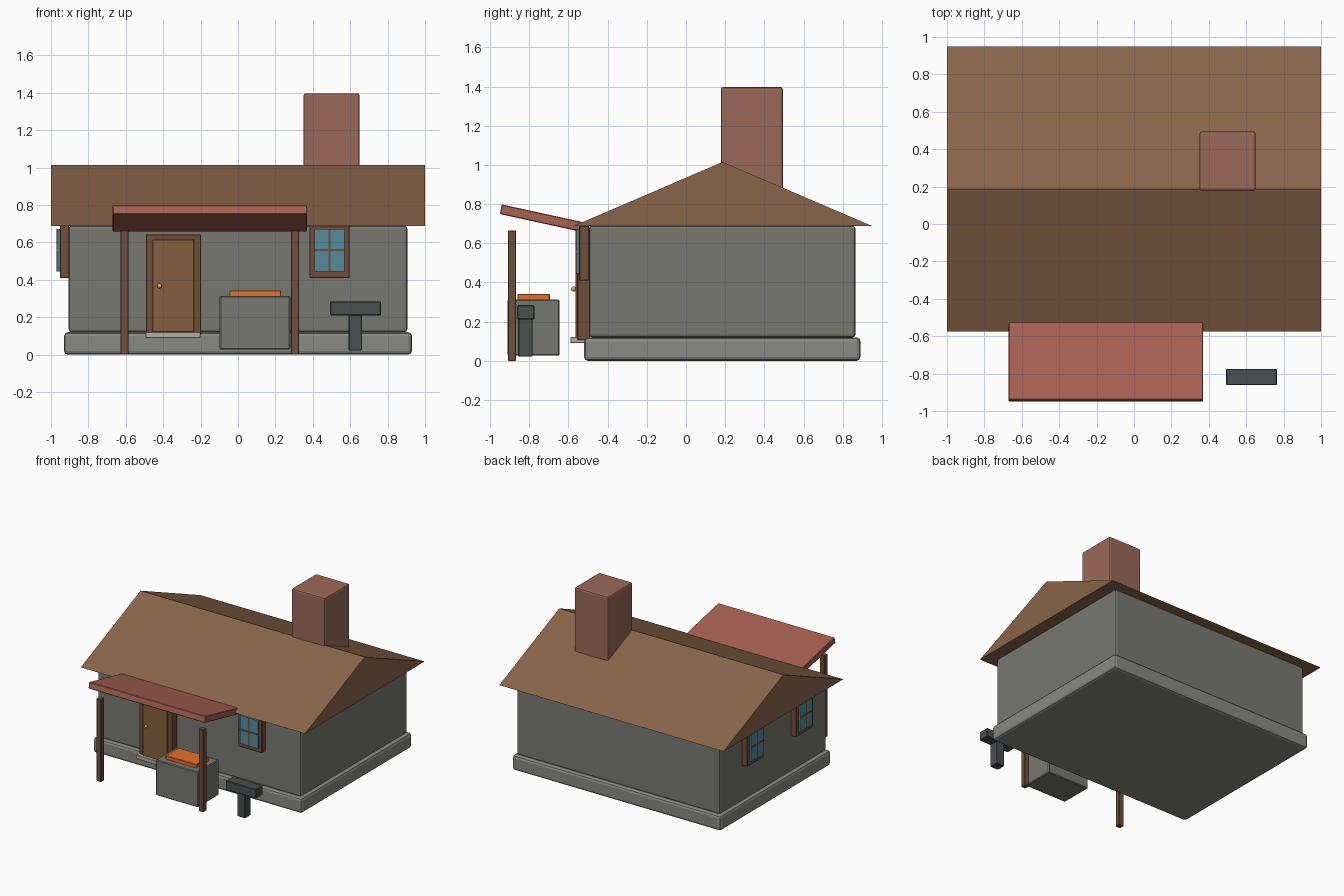
import bpy, bmesh
from mathutils import Matrix

if "Cube" in bpy.data.objects:
    bpy.data.objects.remove(bpy.data.objects["Cube"])

COLORS = {
    "wall": (0.19, 0.19, 0.17), "plinth": (0.25, 0.25, 0.23), "roof": (0.25, 0.13, 0.068),
    "brick": (0.33, 0.14, 0.10), "canopy": (0.39, 0.12, 0.085), "timber": (0.16, 0.077, 0.038),
    "door": (0.24, 0.115, 0.05), "glass": (0.09, 0.26, 0.33), "coal": (0.78, 0.16, 0.025),
    "iron": (0.07, 0.08, 0.08), "slab": (0.45, 0.44, 0.38), "brass": (0.75, 0.45, 0.12),
}


def material(key):
    mat = bpy.data.materials.get(key)
    if mat is None:
        mat = bpy.data.materials.new(key)
        mat.diffuse_color = (*COLORS[key], 1)
        mat.use_nodes = True
        mat.node_tree.nodes["Principled BSDF"].inputs["Base Color"].default_value = mat.diffuse_color
    return mat


def finish(name, bm, key):
    bmesh.ops.recalc_face_normals(bm, faces=bm.faces)
    mesh = bpy.data.meshes.new(name)
    bm.to_mesh(mesh)
    bm.free()
    mesh.materials.append(material(key))
    ob = bpy.data.objects.new(name, mesh)
    bpy.context.collection.objects.link(ob)
    return ob


def box(name, x, y, z, key, bevel=0.003, segments=1):
    """Box from (min, max) ranges on each axis, with softened edges."""
    size = [r[1] - r[0] for r in (x, y, z)]
    bm = bmesh.new()
    bmesh.ops.create_cube(bm, size=1, matrix=Matrix.Diagonal((*size, 1)))
    ob = finish(name, bm, key)
    ob.location = [(r[0] + r[1]) / 2 for r in (x, y, z)]
    if bevel:
        mod = ob.modifiers.new("bevel", "BEVEL")
        mod.width = bevel
        mod.segments = segments
    return ob


# House body
box("stone_plinth", (-0.93, 0.93), (-0.52, 0.89), (0, 0.12), "plinth", 0.02, 2)
box("walls", (-0.905, 0.905), (-0.495, 0.865), (0.12, 0.69), "wall", 0.015, 2)

# Gable roof: solid triangular prism
bm = bmesh.new()
tri = [bm.verts.new((-1, y, z)) for y, z in ((-0.575, 0.688), (0.95, 0.688), (0.187, 1.015))]
face = bm.faces.new(tri)
new = bmesh.ops.extrude_face_region(bm, geom=[face])["geom"]
bmesh.ops.translate(bm, vec=(2, 0, 0), verts=[v for v in new if isinstance(v, bmesh.types.BMVert)])
finish("gable_roof", bm, "roof")

box("chimney", (0.35, 0.65), (0.178, 0.495), (0.8, 1.397), "brick", 0.012, 2)

# Porch canopy and posts
canopy = box("porch_canopy", (-0.67, 0.37), (-0.95, -0.52), (0.703, 0.753), "canopy", 0.004)
canopy.rotation_euler.x = -0.215
for side, x in (("left", -0.607), ("right", 0.305)):
    box(f"porch_post_{side}", (x - 0.021, x + 0.021), (-0.908, -0.867), (0, 0.665), "timber")

# Door
box("door_frame", (-0.493, -0.198), (-0.555, -0.49), (0.105, 0.642), "timber")
box("door_panel", (-0.457, -0.236), (-0.565, -0.5), (0.12, 0.615), "door")
box("door_step", (-0.495, -0.2), (-0.59, -0.5), (0.09, 0.122), "slab")
bm = bmesh.new()
bmesh.ops.create_uvsphere(bm, u_segments=10, v_segments=6, radius=0.013)
knob = finish("door_knob", bm, "brass")
knob.location = (-0.42, -0.574, 0.367)
knob.data.shade_smooth()


# Windows: modelled facing -y about the origin, then placed on a wall
def window(name, matrix):
    parts = [
        box(name + "_frame", (-0.107, 0.107), (-0.045, 0.005), (0.41, 0.69), "timber"),
        box(name + "_glass", (-0.08, 0.08), (-0.06, -0.03), (0.445, 0.672), "glass", 0),
        box(name + "_upright_bar", (-0.006, 0.006), (-0.063, -0.03), (0.445, 0.672), "timber", 0),
        box(name + "_cross_bar", (-0.08, 0.08), (-0.063, -0.03), (0.553, 0.564), "timber", 0),
    ]
    for ob in parts:
        ob.matrix_world = matrix @ Matrix.Translation(ob.location)


window("front_window", Matrix.Translation((0.489, -0.5, 0)))
for label, y in (("front", -0.15), ("back", 0.475)):
    window(f"side_window_{label}",
           Matrix.Translation((-0.908, y, 0)) @ Matrix.Rotation(-1.5707963, 4, "Z"))

# Forge with glowing coals
box("forge_block", (-0.098, 0.28), (-0.91, -0.645), (0.027, 0.313), "wall", 0.006)
box("forge_coals", (-0.045, 0.23), (-0.86, -0.695), (0.3, 0.342), "coal")

# Anvil
box("anvil_top", (0.492, 0.765), (-0.862, -0.774), (0.21, 0.284), "iron", 0.005)
box("anvil_stand", (0.592, 0.664), (-0.857, -0.783), (0.022, 0.215), "iron", 0.004)
